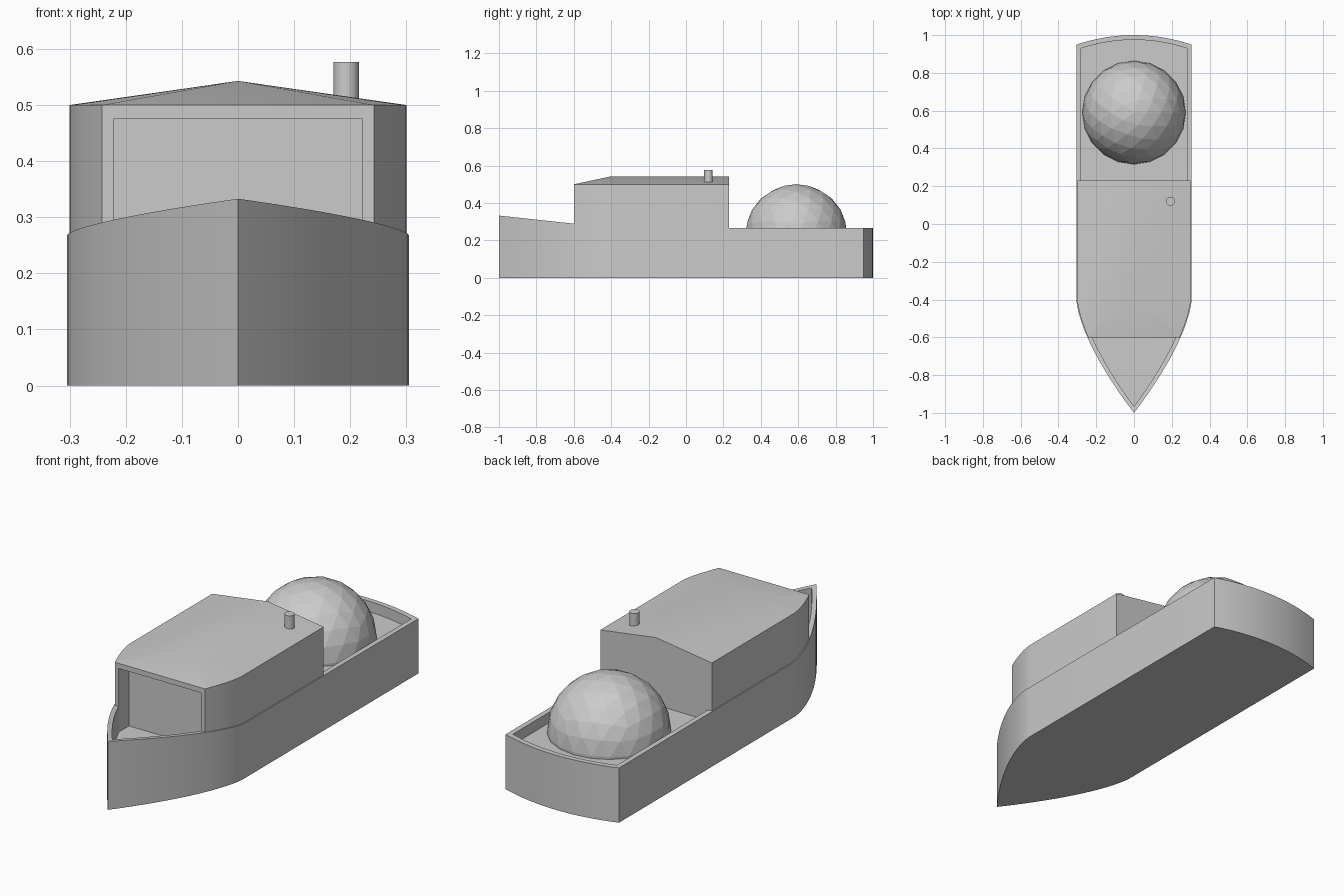
import bpy
import bmesh
import math
from mathutils import Vector

old = bpy.data.objects.get("Cube")
if old:
    bpy.data.objects.remove(old, do_unlink=True)

grey = bpy.data.materials.new("light_grey")
grey.use_nodes = True
colour = (0.6, 0.6, 0.6, 1)
grey.diffuse_color = colour
grey.node_tree.nodes["Principled BSDF"].inputs["Base Color"].default_value = colour

BEND = -0.4  # where the straight sides start curving to the bow


def finish(name, bm, smooth=True):
    bmesh.ops.recalc_face_normals(bm, faces=bm.faces)
    mesh = bpy.data.meshes.new(name)
    bm.to_mesh(mesh)
    bm.free()
    mesh.materials.append(grey)
    obj = bpy.data.objects.new(name, mesh)
    bpy.context.collection.objects.link(obj)
    if smooth:
        bpy.ops.object.select_all(action='DESELECT')
        obj.select_set(True)
        bpy.context.view_layer.objects.active = obj
        bpy.ops.object.shade_smooth_by_angle(angle=math.radians(25))
    return obj


def bow_side(width, length, reach, steps=20):
    """Points of the +x side curving from the bend towards the bow."""
    pts = []
    for i in range(steps + 1):
        t = reach * i / steps
        pts.append((width * (1 - t ** 1.5), BEND - length * t))
    return pts


def mirror_x(pts):
    return [(-x, y) for x, y in reversed(pts)]


def hull_outline(width, tip, corner, bulge):
    """Closed outline: stern arc, straight sides and pointed bow."""
    side = bow_side(width, BEND - tip, 0.985)
    stern = []
    for i in range(17):
        u = -1 + i / 8
        stern.append((u * width, corner + bulge * (1 - u * u)))
    return stern + side + [(0, tip)] + mirror_x(side)


def sheer(y):
    return 0.266 + 0.112 * max(0, BEND + 0.02 - y) * 0.965


def bridge(bm, a, b):
    for i in range(len(a)):
        j = (i + 1) % len(a)
        bm.faces.new((a[i], a[j], b[j], b[i]))


def prism(name, pts, low, high):
    bm = bmesh.new()
    a = [bm.verts.new((x, y, low)) for x, y in pts]
    b = [bm.verts.new((x, y, high)) for x, y in pts]
    bridge(bm, a, b)
    bm.faces.new(a)
    bm.faces.new(b)
    return finish(name, bm)


# Hull shell with a rising rim and a sunken floor
outer = hull_outline(0.305, -1.0, 0.95, 0.05)
inner = hull_outline(0.28, -0.965, 0.93, 0.045)
bm = bmesh.new()
bottom = [bm.verts.new((x, y, 0)) for x, y in outer]
rim_out = [bm.verts.new((x, y, sheer(y))) for x, y in outer]
rim_in = [bm.verts.new((x, y, sheer(y))) for x, y in inner]
floor = [bm.verts.new((x, y, 0.165)) for x, y in inner]
bridge(bm, bottom, rim_out)
bridge(bm, rim_out, rim_in)
bridge(bm, rim_in, floor)
bm.faces.new(bottom)
bm.faces.new(floor)
finish("hull", bm)

# Raised deck behind the cabin
stern = [p for p in inner if p[1] > 0.5]
prism("stern_deck", [(-0.28, 0.2)] + stern + [(0.28, 0.2)], 0.16, 0.215)

# Cabin walls with an open recess at the front
BACK, FRONT = 0.23, -0.6
side = bow_side(0.3, 0.6, (BEND - FRONT) / 0.6, 10)
recess = [(0.222, FRONT), (0.222, -0.52)]
plan = [(0.3, BACK)] + side + recess
prism("cabin_walls", plan + mirror_x(plan), 0.16, 0.475)

# Roof with a lintel band, a rear gable and a hipped front
bm = bmesh.new()
half = [(0.3, BACK)] + side
edge = half + mirror_x(half)
low = [bm.verts.new((x, y, 0.475)) for x, y in edge]
eave = [bm.verts.new((x, y, 0.5)) for x, y in edge]
ridge_back = bm.verts.new((0, BACK, 0.543))
ridge_front = bm.verts.new((0, BEND, 0.543))
bridge(bm, low, eave)
bm.faces.new(low)
last = len(eave) - 1
bm.faces.new((eave[0], eave[1], ridge_front, ridge_back))
bm.faces.new((eave[last - 1], eave[last], ridge_back, ridge_front))
bm.faces.new((eave[last], eave[0], ridge_back))
for i in range(1, last - 1):
    bm.faces.new((eave[i], eave[i + 1], ridge_front))
finish("cabin_roof", bm)

# Chimney
bm = bmesh.new()
bmesh.ops.create_cone(bm, cap_ends=True, segments=24, radius1=0.023, radius2=0.023, depth=0.09)
bmesh.ops.translate(bm, verts=bm.verts, vec=(0.193, 0.12, 0.532))
finish("chimney", bm)

# Faceted dome on the stern deck
bm = bmesh.new()
bmesh.ops.create_icosphere(bm, subdivisions=3, radius=0.274)
bmesh.ops.translate(bm, verts=bm.verts, vec=(0, 0.59, 0.227))
bmesh.ops.bisect_plane(bm, geom=bm.verts[:] + bm.edges[:] + bm.faces[:],
                       plane_co=Vector((0, 0, 0.21)), plane_no=Vector((0, 0, 1)),
                       clear_inner=True)
bmesh.ops.holes_fill(bm, edges=[e for e in bm.edges if e.is_boundary])
finish("dome", bm, smooth=False)
